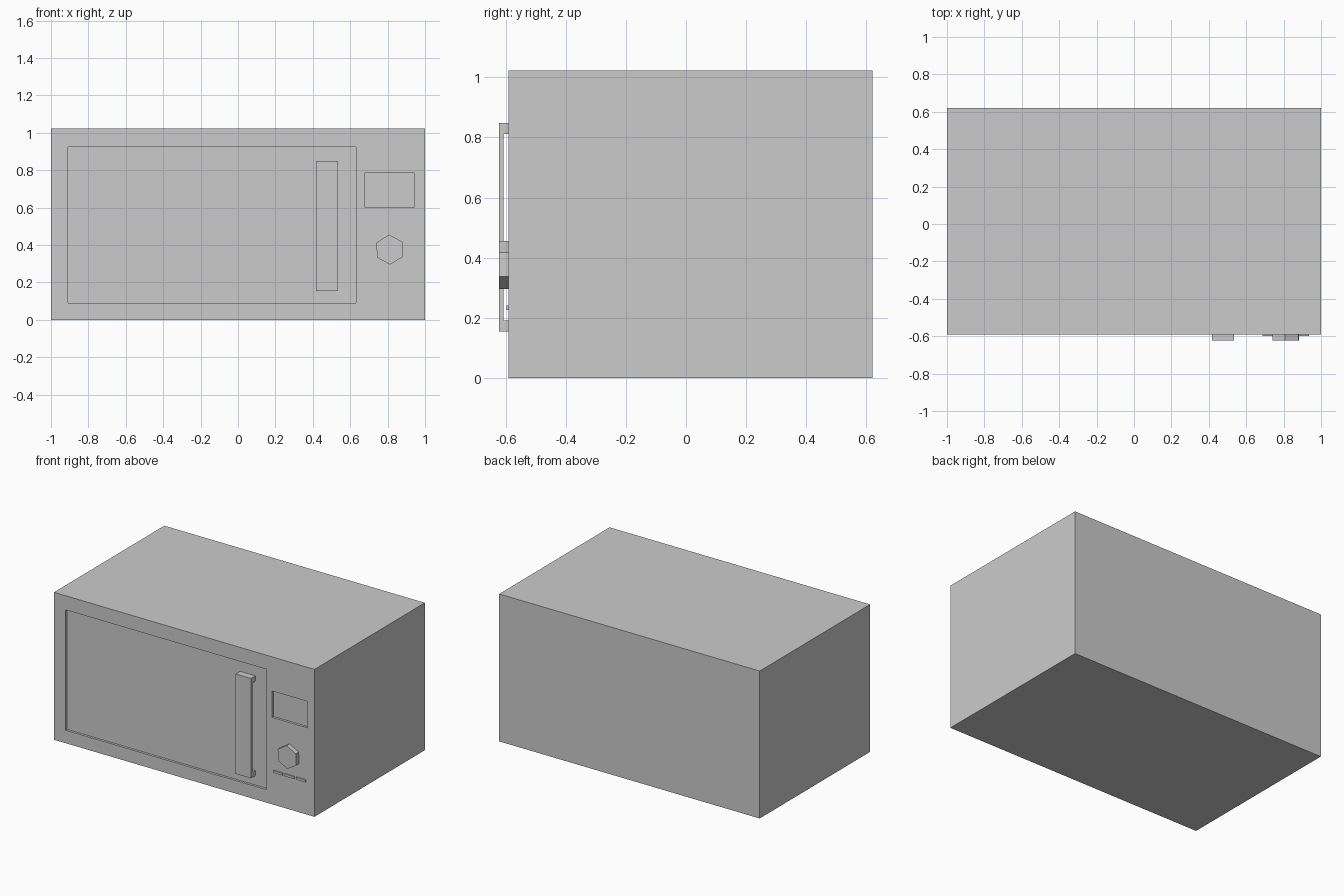
import bpy, bmesh, math
from mathutils import Matrix, Vector

if "Cube" in bpy.data.objects:
    bpy.data.objects.remove(bpy.data.objects["Cube"], do_unlink=True)

grey = bpy.data.materials.new("plain grey")
grey.use_nodes = True
COLOUR = (0.6, 0.6, 0.6, 1)
grey.diffuse_color = COLOUR
grey.node_tree.nodes["Principled BSDF"].inputs["Base Color"].default_value = COLOUR

FRONT, BACK, TOP = -0.59, 0.62, 1.023
RECESS = FRONT + 0.016


def finish(name, bm):
    mesh = bpy.data.meshes.new(name)
    bm.to_mesh(mesh)
    bm.free()
    mesh.materials.append(grey)
    obj = bpy.data.objects.new(name, mesh)
    bpy.context.scene.collection.objects.link(obj)
    return obj


def box(name, *extents):
    """Join one or more boxes, each given as (x0, x1), (y0, y1), (z0, z1)."""
    bm = bmesh.new()
    for spans in extents:
        centre = Vector([(a + b) / 2 for a, b in spans])
        size = [b - a for a, b in spans]
        bmesh.ops.create_cube(bm, size=1, matrix=Matrix.Translation(centre) @ Matrix.Diagonal(size).to_4x4())
    return finish(name, bm)


# Cabinet with the door and display sunk into its front
cabinet = box("cabinet", ((-1, 1), (FRONT, BACK), (0, TOP)))
openings = {
    "door_recess": ((-0.91, 0.63), (0.09, 0.925)),
    "display_recess": ((0.675, 0.945), (0.603, 0.786)),
}
for name, (xs, zs) in openings.items():
    cutter = box(name + "_cutter", (xs, (FRONT - 0.1, RECESS), zs))
    cutter.hide_render = True
    cutter.hide_viewport = True
    cut = cabinet.modifiers.new(name, "BOOLEAN")
    cut.operation = "DIFFERENCE"
    cut.solver = "EXACT"
    cut.object = cutter

# Door handle: a flat bar on two feet that reach the door panel
bar = (0.417, 0.535)
box("door_handle",
    (bar, (-0.622, -0.607), (0.155, 0.848)),
    (bar, (-0.607, RECESS), (0.155, 0.19)),
    (bar, (-0.607, RECESS), (0.811, 0.848)))

# Six-sided control knob
bm = bmesh.new()
bmesh.ops.create_cone(
    bm, cap_ends=True, segments=6, radius1=0.08, radius2=0.08, depth=0.032,
    matrix=Matrix.Translation((0.811, FRONT - 0.016, 0.375))
    @ Matrix.Rotation(math.radians(90), 4, "X") @ Matrix.Rotation(math.radians(2), 4, "Z"))
finish("control_knob", bm)

# Row of slim push buttons
for i in range(3):
    x = 0.687 + 0.088 * i
    box(f"push_button_{i + 1}", ((x, x + 0.073), (FRONT - 0.008, FRONT), (0.225, 0.241)))
